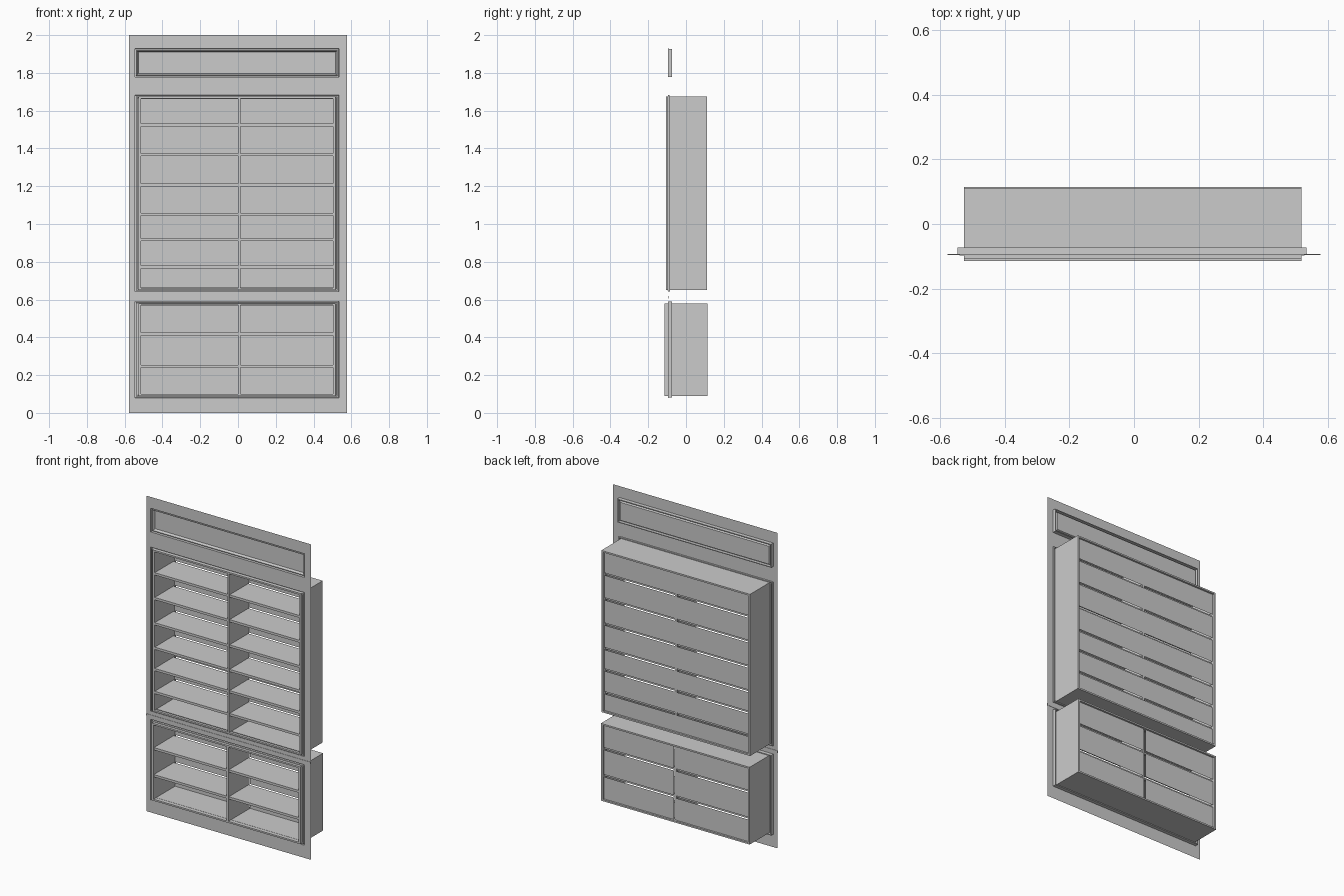
import bpy, bmesh

if "Cube" in bpy.data.objects:
    bpy.data.objects.remove(bpy.data.objects["Cube"])

PLATE_Y = -0.0945
BX0, BX1 = -0.526, 0.517      # cabinet width
TX0, TX1 = -0.546, 0.534      # moulding width
MID = 0.006                   # divider centre
T = 0.013                     # board thickness


def finish(name, bm):
    me = bpy.data.meshes.new(name)
    bm.to_mesh(me)
    bm.free()
    ob = bpy.data.objects.new(name, me)
    bpy.context.collection.objects.link(ob)
    return ob


def box(name, x0, x1, y0, y1, z0, z1):
    bm = bmesh.new()
    bmesh.ops.create_cube(bm, size=1)
    for v in bm.verts:
        v.co.x = x1 if v.co.x > 0 else x0
        v.co.y = y1 if v.co.y > 0 else y0
        v.co.z = z1 if v.co.z > 0 else z0
    return finish(name, bm)


def sheet(name, xs, zs, y, skip=()):
    """Flat vertical grid of faces, leaving out the skipped cells."""
    bm = bmesh.new()
    grid = [[bm.verts.new((x, y, z)) for x in xs] for z in zs]
    for j in range(len(zs) - 1):
        for i in range(len(xs) - 1):
            if (i, j) not in skip:
                bm.faces.new((grid[j][i], grid[j][i + 1],
                              grid[j + 1][i + 1], grid[j + 1][i]))
    return finish(name, bm)


def moulding(name, x0, x1, z0, z1, steps, filled=False):
    """Rectangular frame lofted through (inset, y) steps."""
    bm = bmesh.new()
    prev = None
    for d, y in steps:
        ring = [bm.verts.new(c) for c in
                ((x0 + d, y, z0 + d), (x1 - d, y, z0 + d),
                 (x1 - d, y, z1 - d), (x0 + d, y, z1 - d))]
        if prev:
            for i in range(4):
                k = (i + 1) % 4
                bm.faces.new((prev[i], prev[k], ring[k], ring[i]))
        prev = ring
    if filled:
        bm.faces.new(prev)
    return finish(name, bm)


def cabinet(name, z0, z1, y0, y1, shelves, split_back):
    # outer carcass
    for side, x in (("left", BX0), ("right", BX1 - T)):
        box(f"{name}_{side}_side", x, x + T, y0, y1, z0, z1)
    for part, z in (("bottom", z0), ("top", z1 - 0.01)):
        box(f"{name}_{part}", BX0 + T, BX1 - T, y0, y1, z, z + 0.01)
    back = y1 - 0.012
    box(f"{name}_divider", MID - T / 2, MID + T / 2, y0, back - 0.006,
        z0 + 0.01, z1 - 0.01)
    # shelves on both sides of the divider
    for n, z in enumerate(shelves):
        box(f"{name}_shelf_left_{n}", BX0 + T, MID - T / 2,
            y0 + 0.004, back - 0.012, z - 0.0075, z + 0.0075)
        box(f"{name}_shelf_right_{n}", MID + T / 2, BX1 - T,
            y0 + 0.004, back - 0.012, z - 0.0075, z + 0.0075)
    # back boards with slits behind the shelves
    zs = [z0 + 0.01]
    for z in sorted(shelves):
        zs += [z - 0.0075, z + 0.0075]
    zs.append(z1 - 0.01)
    xs = [BX0 + T, BX1 - T]
    if split_back:
        xs[1:1] = [MID - T / 2, MID + T / 2]
    skip = {(i, j) for i in range(len(xs) - 1) for j in range(len(zs) - 1)
            if j % 2 or i % 2}
    sheet(f"{name}_back", xs, zs, back, skip)


# face plate with three openings
sheet("face_plate", [-0.577, TX0, TX1, 0.577],
      [0, 0.08, 0.59, 0.606, 0.619, 0.642, 1.682, 1.778, 1.928, 2], PLATE_Y,
      skip={(1, 1), (1, 5), (1, 7), (0, 3), (1, 3), (2, 3)})

# narrow groove between the two cabinets
box("waist_groove", -0.577, 0.577, PLATE_Y - 0.002, PLATE_Y + 0.002, 0.606, 0.619)

# top recessed panel
moulding("header_panel", TX0, TX1, 1.778, 1.928,
         [(0, PLATE_Y), (0.001, -0.073), (0.006, -0.073), (0.007, -0.09),
          (0.011, -0.09), (0.018, -0.075)], True)

# channel mouldings around the cabinets
moulding("upper_moulding", TX0, TX1, 0.642, 1.682,
         [(0, PLATE_Y), (0.001, -0.085), (0.006, -0.085),
          (0.007, -0.098), (0.013, -0.098), (0.014, -0.09), (0.021, -0.09)])
moulding("lower_moulding", TX0, TX1, 0.08, 0.59,
         [(0, PLATE_Y), (0.001, -0.073), (0.006, -0.073),
          (0.007, -0.096), (0.013, -0.096), (0.014, -0.09), (0.021, -0.09)])

cabinet("upper_cabinet", 0.65, 1.675, -0.106, 0.110,
        [0.772, 0.917, 1.052, 1.207, 1.367, 1.524], False)
cabinet("lower_cabinet", 0.09, 0.58, -0.114, 0.114, [0.247, 0.418], True)
